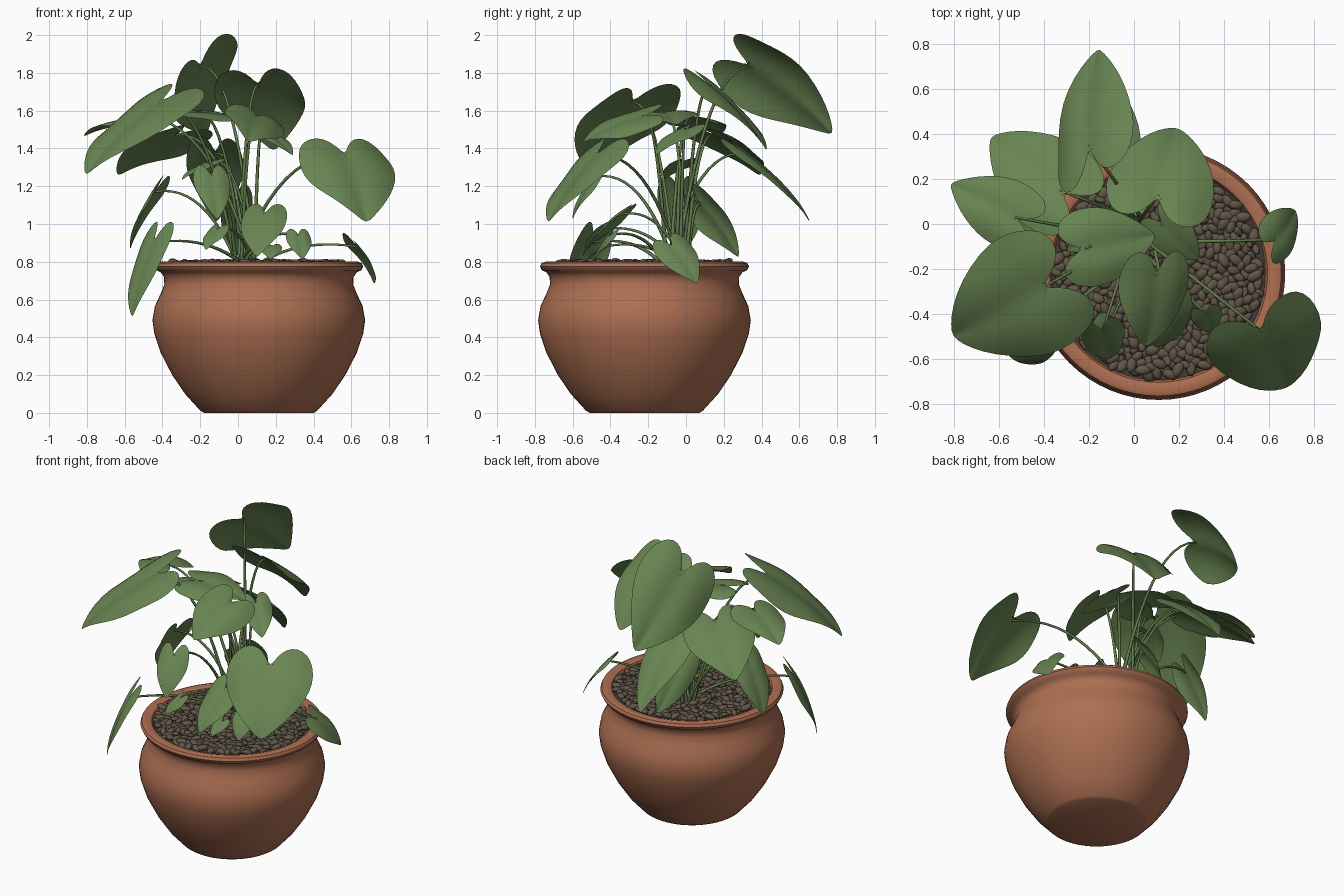
import bpy, bmesh, math, random
from mathutils import Vector, Matrix

random.seed(4)
if "Cube" in bpy.data.objects:
    bpy.data.objects.remove(bpy.data.objects["Cube"])


def material(name, rgb):
    mat = bpy.data.materials.new(name)
    mat.use_nodes = True
    mat.diffuse_color = (*rgb, 1)
    bsdf = mat.node_tree.nodes["Principled BSDF"]
    bsdf.inputs["Base Color"].default_value = (*rgb, 1)
    bsdf.inputs["Roughness"].default_value = 0.8
    return mat


terracotta = material("terracotta", (0.42, 0.16, 0.085))
leaf_green = material("leaf green", (0.14, 0.235, 0.085))
stem_green = material("stem green", (0.12, 0.2, 0.07))
pebble_brown = material("pebble brown", (0.118, 0.092, 0.064))
soil_brown = material("dark soil", (0.06, 0.046, 0.032))

POT_X, POT_Y = 0.11, -0.22


def finish(bm, name, mat):
    mesh = bpy.data.meshes.new(name)
    bm.to_mesh(mesh)
    bm.free()
    mesh.materials.append(mat)
    mesh.shade_smooth()
    obj = bpy.data.objects.new(name, mesh)
    bpy.context.collection.objects.link(obj)
    return obj


def lathe(name, profile, mat, steps=64):
    """Revolve (radius, height) points around the pot axis."""
    bm = bmesh.new()
    verts = [bm.verts.new((r, 0, z)) for r, z in profile]
    edges = [bm.edges.new(pair) for pair in zip(verts, verts[1:])]
    bmesh.ops.spin(bm, geom=verts + edges, cent=(0, 0, 0), axis=(0, 0, 1),
                   angle=math.tau, steps=steps)
    bmesh.ops.remove_doubles(bm, verts=bm.verts, dist=0.0005)
    bmesh.ops.recalc_face_normals(bm, faces=bm.faces)
    obj = finish(bm, name, mat)
    obj.location = (POT_X, POT_Y, 0)
    return obj


# Pot with a rolled rim
pot = lathe("pot", [
    (0, 0), (0.29, 0), (0.31, 0.012), (0.39, 0.1), (0.458, 0.2), (0.52, 0.32),
    (0.553, 0.42), (0.563, 0.49), (0.55, 0.565), (0.52, 0.63), (0.5, 0.68),
    (0.502, 0.72), (0.52, 0.745), (0.543, 0.755), (0.553, 0.775), (0.545, 0.793),
    (0.52, 0.802), (0.485, 0.79), (0.472, 0.76), (0.47, 0.7)], terracotta)
bpy.context.view_layer.objects.active = pot
pot.select_set(True)
bpy.ops.object.shade_smooth_by_angle(angle=math.radians(40))
pot.select_set(False)

# Soil disc and the pebbles spread over it
lathe("soil", [(0, 0.77), (0.475, 0.77)], soil_brown)
bm = bmesh.new()
COUNT = 540
for i in range(COUNT):
    radius = 0.46 * math.sqrt((i + 0.5) / COUNT)
    angle = i * 2.39996
    place = Matrix.Translation((POT_X + radius * math.cos(angle),
                                POT_Y + radius * math.sin(angle),
                                random.uniform(0.775, 0.797)))
    turn = Matrix.Rotation(random.uniform(0, math.tau), 4, "Z")
    tilt = Matrix.Rotation(random.uniform(-0.5, 0.5), 4, "Y")
    size = random.uniform(0.8, 1.3)
    shape = Matrix.Diagonal((0.031 * size, 0.019 * size, 0.015 * size, 1))
    bmesh.ops.create_icosphere(bm, subdivisions=2, radius=1,
                               matrix=place @ turn @ tilt @ shape)
finish(bm, "pebbles", pebble_brown)

# Half outline of a heart-shaped leaf: (along midrib, out from midrib)
HALF_LEAF = [(0, 0), (-0.17, 0.12), (-0.29, 0.32), (-0.32, 0.55), (-0.25, 0.8),
             (-0.06, 0.96), (0.15, 1), (0.36, 0.92), (0.58, 0.7), (0.78, 0.42),
             (0.92, 0.17), (1, 0)]
COLUMNS = 4


def make_leaf(name, base, tip, width, roll):
    base, tip = Vector(base), Vector(tip)
    length = (tip - base).length
    along = (tip - base).normalized()
    side = along.cross(Vector((0, 0, 1))).normalized()
    side = Matrix.Rotation(math.radians(roll), 3, along) @ side
    normal = side.cross(along)
    phase = random.uniform(0, math.tau)
    bm = bmesh.new()
    for sign in (-1, 1):
        rows = []
        for t_edge, s_edge in HALF_LEAF:
            t_mid = max(0, t_edge) ** 1.15
            row = []
            for j in range(COLUMNS + 1):
                f = j / COLUMNS
                t, s = t_mid + (t_edge - t_mid) * f, s_edge * f
                # Creased midrib, drooping edges, arched blade, soft ripple
                lift = width * (0.16 * s - 0.24 * s * s)
                lift += length * 0.2 * (t - t * t)
                lift += width * 0.035 * s * s * math.sin(7 * t + sign + phase)
                row.append(bm.verts.new(base + along * t * length
                                        + side * sign * s * width / 2
                                        + normal * lift))
            rows.append(row)
        for low, high in zip(rows, rows[1:]):
            for j in range(COLUMNS):
                quad = [low[j], low[j + 1], high[j + 1], high[j]]
                bm.faces.new(quad if sign > 0 else quad[::-1])
    bmesh.ops.remove_doubles(bm, verts=bm.verts, dist=0.0004)
    obj = finish(bm, name, leaf_green)
    smooth = obj.modifiers.new("smooth", "SUBSURF")
    smooth.levels = smooth.render_levels = 1


def make_stem(name, base, index):
    """Arching stalk from the crown of the plant to a leaf base."""
    angle = index * 2.4
    start = Vector((0.04 + 0.05 * math.cos(angle), -0.05 + 0.06 * math.sin(angle), 0.77))
    end = Vector(base)
    bend = start.lerp(end, 0.4)
    bend.z = end.z + 0.05
    curve = bpy.data.curves.new(name, "CURVE")
    curve.dimensions = "3D"
    curve.bevel_depth = 0.009
    curve.bevel_resolution = 1
    spline = curve.splines.new("POLY")
    steps = 12
    spline.points.add(steps)
    for k, point in enumerate(spline.points):
        t = k / steps
        pos = start.lerp(bend, t).lerp(bend.lerp(end, t), t)
        point.co = (*pos, 1)
        point.radius = 1.15 - 0.5 * t
    curve.materials.append(stem_green)
    bpy.context.collection.objects.link(bpy.data.objects.new(name, curve))


# Each leaf: base, tip, width, roll in degrees
TALL_LEAVES = [
    ((-0.2, 0.35, 1.83), (-0.16, 0.78, 1.47), 0.5, -50),     # top, back
    ((0.11, 0.13, 1.73), (0.19, 0.43, 1.38), 0.49, -3),      # back left
    ((-0.12, 0.32, 1.37), (-0.12, 0.66, 1.0), 0.31, 6),      # low back
    ((-0.33, 0.15, 1.47), (-0.64, 0.39, 1.25), 0.44, 8),     # back right
    ((-0.42, -0.29, 1.64), (-0.81, -0.5, 1.25), 0.58, -5),   # broad right
    ((-0.53, 0.03, 1.56), (-0.82, 0.18, 1.46), 0.31, 0),     # far right
    ((-0.22, -0.11, 1.59), (0.1, -0.05, 1.52), 0.36, 5),     # centre
    ((0.1, -0.23, 1.57), (0.05, -0.55, 1.43), 0.34, -25),    # high front
    ((0.13, 0.0, 1.5), (0.29, -0.16, 1.36), 0.2, 0),         # under back left
    ((0.57, -0.48, 1.36), (0.68, -0.73, 1.0), 0.54, 0),      # broad front left
]
LOW_LEAVES = [
    ((-0.14, -0.02, 1.33), (-0.3, -0.12, 1.23), 0.15, 0),
    ((-0.44, -0.03, 1.17), (-0.57, 0.0, 0.86), 0.25, 0),
    ((-0.45, -0.5, 0.9), (-0.56, -0.58, 0.5), 0.25, 0),
    ((0.14, -0.35, 1.05), (0.1, -0.55, 0.82), 0.25, 0),
    ((-0.14, -0.48, 1.25), (-0.11, -0.6, 1.02), 0.2, 0),
    ((0.63, -0.07, 0.88), (0.72, 0.06, 0.68), 0.22, 32),
    ((-0.02, 0.08, 1.1), (0.02, 0.28, 0.82), 0.24, -55),
    ((0.32, -0.4, 0.94), (0.34, -0.48, 0.81), 0.14, 0),
    ((-0.11, -0.45, 0.97), (-0.17, -0.53, 0.86), 0.14, 0),
    ((0.18, -0.43, 0.88), (0.17, -0.52, 0.81), 0.11, 0),
]
for group, leaves in (("tall", TALL_LEAVES), ("low", LOW_LEAVES)):
    for i, (base, tip, width, roll) in enumerate(leaves):
        make_leaf(f"{group}_leaf_{i + 1}", base, tip, width, roll)
        make_stem(f"{group}_stem_{i + 1}", base, i)
